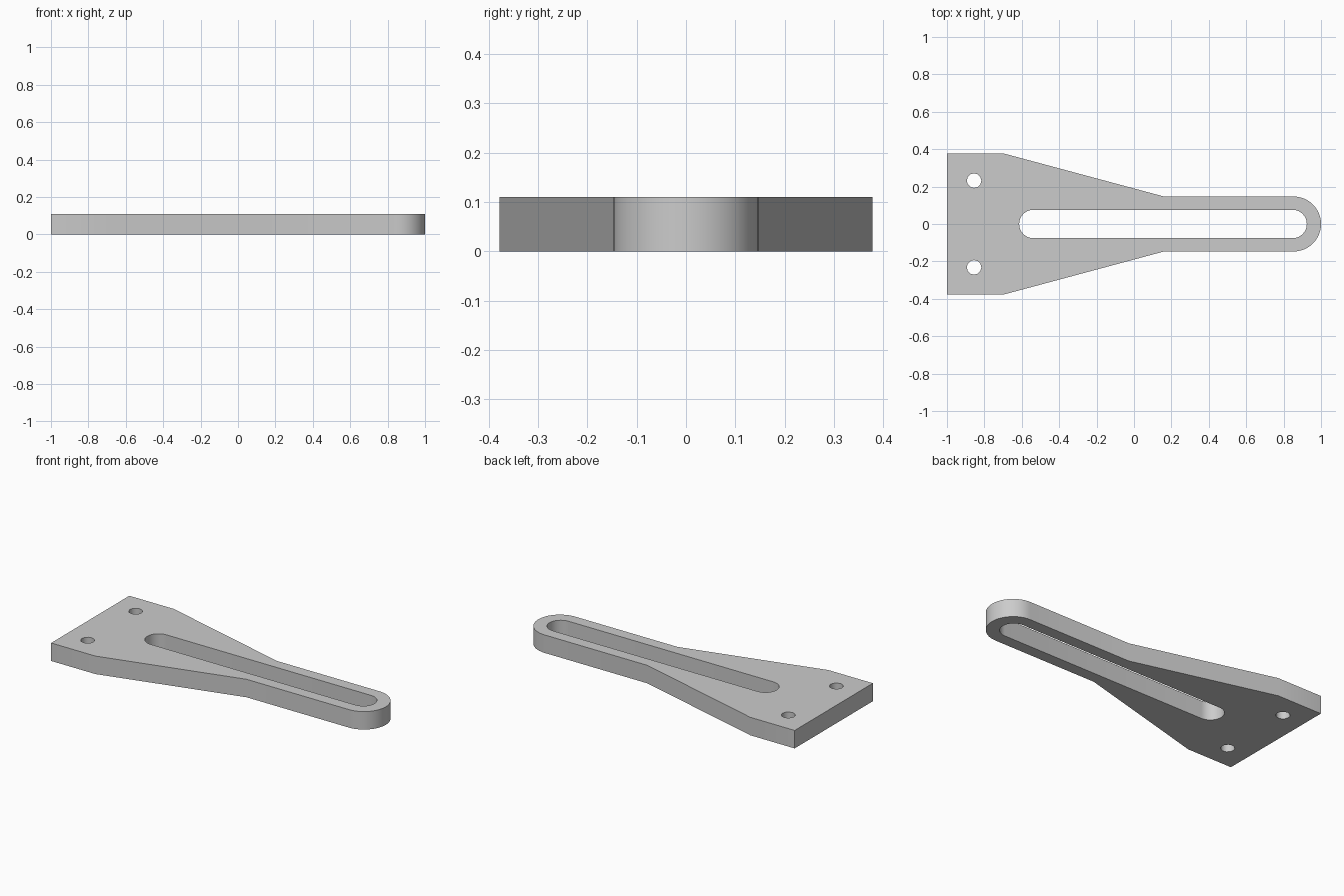
import bpy, bmesh
from math import pi, cos, sin, radians

if "Cube" in bpy.data.objects:
    bpy.data.objects.remove(bpy.data.objects["Cube"], do_unlink=True)

THICK = 0.11


def arc(cx, cy, r, start, end, n):
    """Points along an arc, both ends included."""
    return [(cx + r * cos(start + (end - start) * i / n),
             cy + r * sin(start + (end - start) * i / n)) for i in range(n + 1)]


# Outer outline: wide mounting end tapering to a rounded arm
lower = [(-1, -0.378), (-0.7, -0.378), (0.16, -0.147)]
upper = [(x, -y) for x, y in reversed(lower)]
outline = lower + arc(0.853, 0, 0.147, -pi / 2, pi / 2, 24) + upper

# Long slot with round ends
slot = (arc(0.848, 0, 0.076, -pi / 2, pi / 2, 16)
        + arc(-0.538, 0, 0.076, pi / 2, 3 * pi / 2, 16))

# Two bolt holes
holes = [arc(-0.855, y, 0.039, 0, 2 * pi, 12)[:-1] for y in (-0.232, 0.232)]

# Fill the profile and extrude it to a plate
bm = bmesh.new()
edges = []
for loop in [outline, slot] + holes:
    verts = [bm.verts.new((x, y, 0)) for x, y in loop]
    edges += [bm.edges.new((verts[i - 1], verts[i])) for i in range(len(verts))]
bmesh.ops.triangle_fill(bm, edges=edges, use_beauty=True)
top = bmesh.ops.extrude_face_region(bm, geom=bm.faces[:], use_keep_orig=True)["geom"]
bmesh.ops.translate(bm, vec=(0, 0, THICK),
                    verts=[g for g in top if isinstance(g, bmesh.types.BMVert)])
bmesh.ops.recalc_face_normals(bm, faces=bm.faces[:])

mesh = bpy.data.meshes.new("slotted_bracket")
bm.to_mesh(mesh)
bm.free()
plate = bpy.data.objects.new("slotted_bracket", mesh)
bpy.context.collection.objects.link(plate)

# Plain grey finish
grey = bpy.data.materials.new("light_grey")
grey.use_nodes = True
colour = (0.6, 0.6, 0.6, 1)
grey.diffuse_color = colour
grey.node_tree.nodes["Principled BSDF"].inputs["Base Color"].default_value = colour
mesh.materials.append(grey)

# Smooth the curved walls and keep the rims sharp
bpy.ops.object.select_all(action='DESELECT')
plate.select_set(True)
bpy.context.view_layer.objects.active = plate
bpy.ops.object.shade_smooth_by_angle(angle=radians(31))
